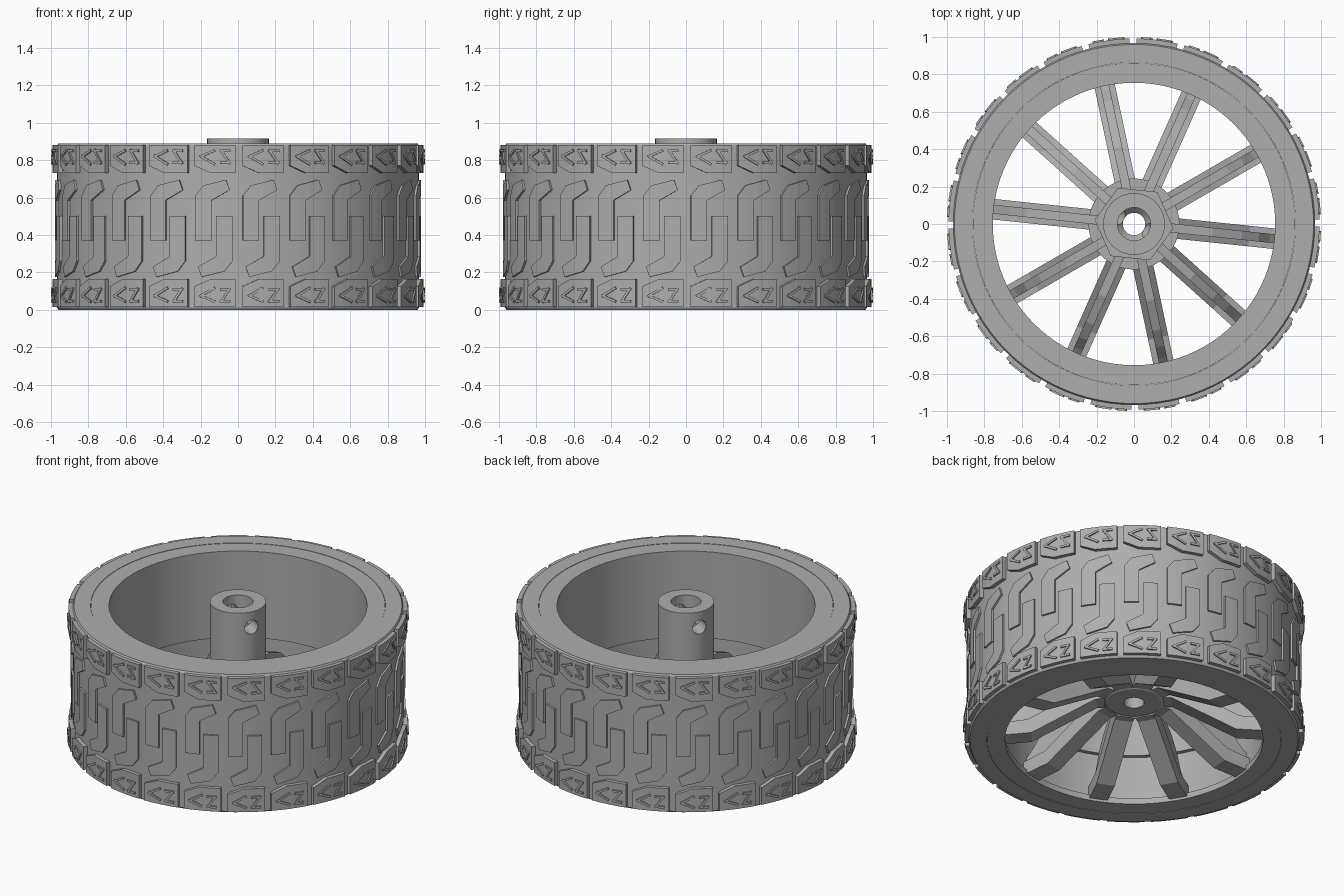
import bpy, bmesh
from math import sin, cos, pi, radians
from mathutils import Matrix, Vector

if "Cube" in bpy.data.objects:
    bpy.data.objects.remove(bpy.data.objects["Cube"])

GREY = bpy.data.materials.new("mid_grey")
GREY.use_nodes = True
GREY.diffuse_color = (0.42, 0.42, 0.42, 1)
GREY.node_tree.nodes["Principled BSDF"].inputs["Base Color"].default_value = (0.42, 0.42, 0.42, 1)

COUNT = 24          # tread repeats
SPOKES = 10
TILT = radians(-6)  # angle of the first spoke


def finish(name, bm, smooth=False, recalc=True):
    if recalc:
        bmesh.ops.recalc_face_normals(bm, faces=bm.faces)
    mesh = bpy.data.meshes.new(name)
    bm.to_mesh(mesh)
    bm.free()
    mesh.materials.append(GREY)
    ob = bpy.data.objects.new(name, mesh)
    bpy.context.collection.objects.link(ob)
    if smooth:
        bpy.ops.object.select_all(action='DESELECT')
        ob.select_set(True)
        bpy.context.view_layer.objects.active = ob
        bpy.ops.object.shade_smooth_by_angle(angle=radians(30))
    return ob


def lathe(name, profile, segments=96, turn=0.0):
    """Closed ring swept from an (r, z) profile."""
    bm = bmesh.new()
    rings = []
    for i in range(segments):
        a = turn + 2 * pi * i / segments
        rings.append([bm.verts.new((r * cos(a), r * sin(a), z)) for r, z in profile])
    n = len(profile)
    for i in range(segments):
        p, q = rings[i], rings[(i + 1) % segments]
        for j in range(n):
            k = (j + 1) % n
            bm.faces.new((p[j], q[j], q[k], p[k]))
    return finish(name, bm, smooth=segments > 8)


def tread_piece(bm, outline, top, base, slot=0.0):
    """Raised lug from a flat outline (arc length, z), repeated around the tyre."""
    flat = bmesh.new()
    face = flat.faces.new([flat.verts.new((u, z, top)) for u, z in outline])
    face.normal_update()
    if face.normal.z < 0:
        face.normal_flip()
    if slot:
        bmesh.ops.inset_region(flat, faces=[face], thickness=slot)
        bmesh.ops.inset_region(flat, faces=[face], thickness=0.004, depth=-0.02)
    for u in (-0.06, 0.0, 0.06):
        bmesh.ops.bisect_plane(flat, geom=flat.verts[:] + flat.edges[:] + flat.faces[:],
                               plane_co=(u, 0, 0), plane_no=(1, 0, 0))
    rim = [e for e in flat.edges if e.is_boundary]
    walls = bmesh.ops.extrude_edge_only(flat, edges=rim)["geom"]
    for v in walls:
        if isinstance(v, bmesh.types.BMVert):
            v.co.z = base
    bmesh.ops.recalc_face_normals(flat, faces=flat.faces)
    flat.verts.index_update()
    for i in range(COUNT):
        mid = radians(-7.2) + 2 * pi * i / COUNT
        new = [bm.verts.new((v.co.z * sin(mid + v.co.x), -v.co.z * cos(mid + v.co.x), v.co.y))
               for v in flat.verts]
        for f in flat.faces:
            bm.faces.new([new[v.index] for v in f.verts])
    flat.free()


def flipped(points, height):
    return [(u, height - z) for u, z in points]


def strokes(points, width):
    """One thin quad for each segment of a polyline."""
    for a, b in zip(points, points[1:]):
        a, b = Vector(a), Vector(b)
        d = (b - a).normalized()
        s = Vector((-d.y, d.x)) * width / 2
        e = d * width / 2
        yield [tuple(p) for p in (a - e - s, b + e - s, b + e + s, a - e + s)]


# Tyre and rim rings
lathe("tyre", [(0.863, 0), (0.96, 0), (0.968, 0.012), (0.968, 0.878), (0.96, 0.89), (0.863, 0.89)])
lathe("rim", [(0.755, 0.002), (0.862, 0.002), (0.862, 0.888), (0.755, 0.888),
              (0.755, 0.33), (0.78, 0.33), (0.78, 0.04), (0.755, 0.04)])

# Shoulder blocks with chevron and zigzag ribs
block = [(-0.112, 0.015), (0.112, 0.015), (0.112, 0.165), (-0.02, 0.165), (-0.112, 0.125)]
chevron = [(-0.005, 0.115), (-0.075, 0.075), (-0.005, 0.045)]
zigzag = [(0.035, 0.11), (0.08, 0.11), (0.035, 0.045), (0.08, 0.045)]
blocks, ribs = bmesh.new(), bmesh.new()
for flip in (False, True):
    turned = (lambda pts: flipped(pts, 0.895)) if flip else (lambda pts: pts)
    tread_piece(blocks, turned(block), 0.992, 0.95)
    for line in (chevron, zigzag):
        for quad in strokes(turned(line), 0.013):
            tread_piece(ribs, quad, 1.0, 0.985)
finish("shoulder_blocks", blocks, recalc=False)
finish("shoulder_ribs", ribs, recalc=False)

# Interlocking centre lugs, the lower being the upper turned half round
lug = [(-0.11, 0.37), (-0.02, 0.37), (-0.02, 0.585), (0.08, 0.64),
       (0.06, 0.695), (-0.065, 0.665), (-0.11, 0.61)]
lugs = bmesh.new()
tread_piece(lugs, lug, 1.0, 0.95, slot=0.02)
tread_piece(lugs, [(-0.015 - u, 0.87 - z) for u, z in lug], 1.0, 0.95, slot=0.02)
finish("centre_lugs", lugs, recalc=False)

# Hub with bore, counterbore and tapered foot
hub = lathe("hub", [(0.06, 0.25), (0.16, 0.25), (0.243, 0.3), (0.243, 0.42), (0.165, 0.42),
                    (0.165, 0.915), (0.088, 0.915), (0.088, 0.8), (0.06, 0.77)], 64)
lathe("hub_hexagon", [(0.12, 0.4), (0.212, 0.4), (0.212, 0.46), (0.12, 0.46)], 6, TILT)

# Set screw hole right through the hub tube
bm = bmesh.new()
bmesh.ops.create_cone(bm, cap_ends=True, segments=24, radius1=0.045, radius2=0.045, depth=0.6,
                      matrix=Matrix.Translation((0, 0, 0.815)) @ Matrix.Rotation(radians(-26), 4, 'Z')
                      @ Matrix.Rotation(pi / 2, 4, 'Y'))
cutter = finish("screw_hole_cutter", bm)
cutter.hide_render = True
cut = hub.modifiers.new("screw_hole", 'BOOLEAN')
cut.operation, cut.solver, cut.object = 'DIFFERENCE', 'EXACT', cutter
bpy.context.view_layer.objects.active = hub
bpy.ops.object.modifier_apply(modifier=cut.name)
bpy.data.objects.remove(cutter)

# Spokes: wide bent foot with a narrow curved web above it
foot = [(0.17, 0.25), (0.22, 0.25), (0.6, 0.03), (0.785, 0.015), (0.785, 0.1), (0.62, 0.12), (0.24, 0.35), (0.17, 0.35)]
web = [(0.17, 0.3), (0.6, 0.06), (0.785, 0.05), (0.785, 0.14), (0.73, 0.19),
       (0.67, 0.27), (0.58, 0.34), (0.42, 0.41), (0.17, 0.44)]
for name, outline, half in (("spoke_feet", foot, 0.055), ("spoke_webs", web, 0.024)):
    bm = bmesh.new()
    for i in range(SPOKES):
        spin = Matrix.Rotation(TILT + 2 * pi * i / SPOKES, 4, 'Z')
        sides = [[bm.verts.new(spin @ Vector((r, s, z))) for r, z in outline] for s in (-half, half)]
        for side in sides:
            bm.faces.new(side)
        for j in range(len(outline)):
            k = (j + 1) % len(outline)
            bm.faces.new((sides[0][j], sides[0][k], sides[1][k], sides[1][j]))
    finish(name, bm)
